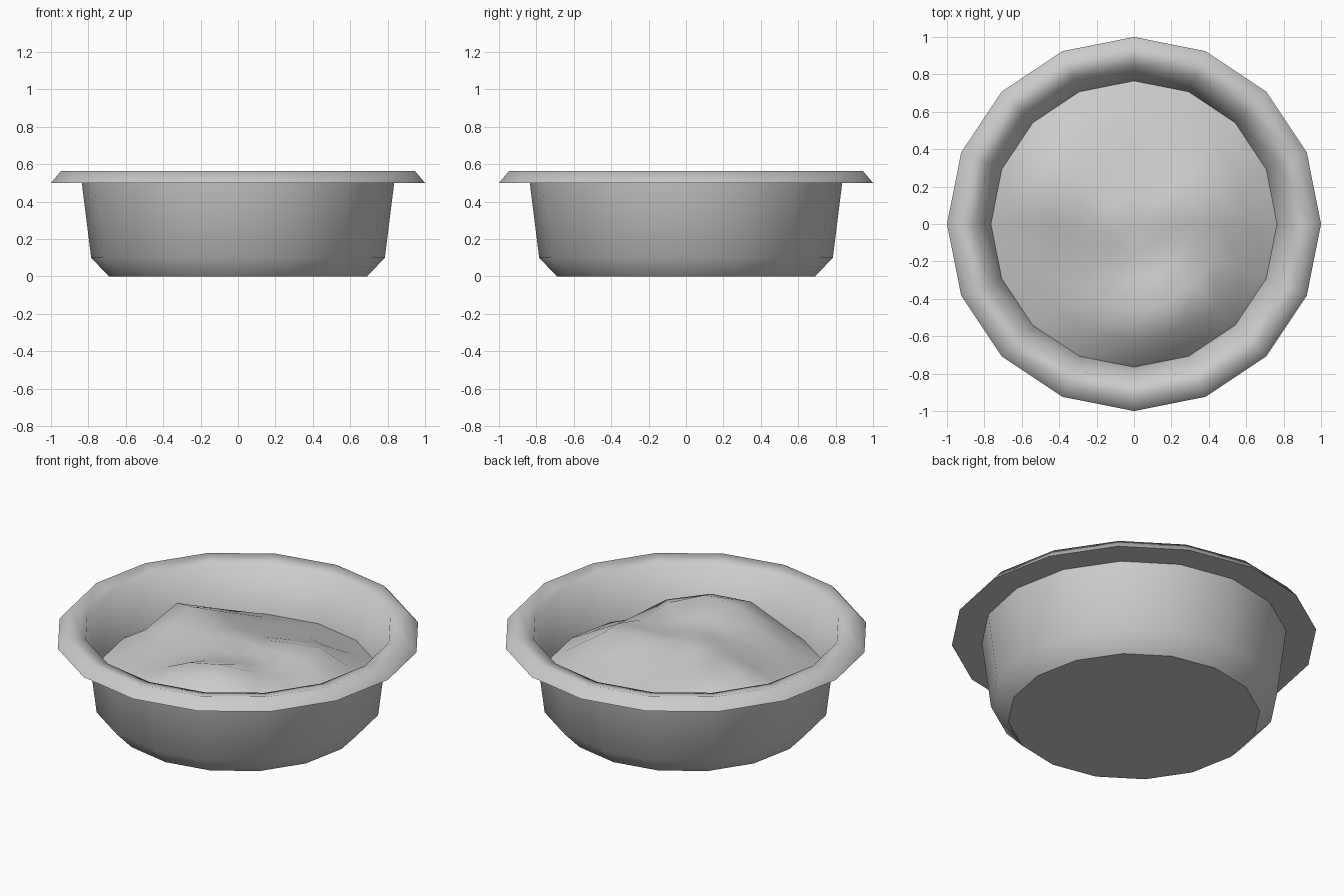
import bpy, bmesh
from math import sin, cos, pi, exp

if "Cube" in bpy.data.objects:
    bpy.data.objects.remove(bpy.data.objects["Cube"])

SIDES = 16


def lathe(name, profile, height=None, sharp=(), cap_first=False):
    """Spin (radius, z) rings into a smooth 16-sided shell; radius 0 is a pole."""
    bm = bmesh.new()
    rings = []
    for r, z in profile:
        count = SIDES if r > 0 else 1
        ring = []
        for i in range(count):
            a = 2 * pi * i / SIDES
            x, y = r * cos(a), r * sin(a)
            ring.append(bm.verts.new((x, y, height(x, y, r) if height else z)))
        rings.append(ring)
    for lo, hi in zip(rings, rings[1:]):
        for i in range(SIDES):
            j = (i + 1) % SIDES
            if len(hi) == 1:
                bm.faces.new((lo[i], lo[j], hi[0]))
            else:
                bm.faces.new((lo[i], lo[j], hi[j], hi[i]))
    if cap_first:
        bm.faces.new(rings[0][::-1])
    for f in bm.faces:
        f.smooth = True
    for k in sharp:
        for i in range(SIDES):
            bm.edges.get((rings[k][i], rings[k][(i + 1) % SIDES])).smooth = False
    mesh = bpy.data.meshes.new(name)
    bm.to_mesh(mesh)
    bm.free()
    obj = bpy.data.objects.new(name, mesh)
    bpy.context.collection.objects.link(obj)
    return obj


# Bowl: base, chamfer, outer wall, overhanging rim, inner wall
lathe("bowl", [(0.69, 0), (0.785, 0.10), (0.835, 0.50), (1.0, 0.50),
               (0.945, 0.565), (0.845, 0.543), (0.765, 0.28)],
      sharp=(0, 2, 3), cap_first=True)

# Filling: low dome with a few uneven lumps, meeting the inner wall
EDGE = 0.765
LUMPS = [(-0.50, 0.22, 0.14), (0.30, -0.44, 0.15), (0.0, -0.55, 0.14),
         (0.40, 0.12, 0.11), (-0.08, 0.0, 0.07)]


def filling_height(x, y, r):
    fade = 1 - (r / EDGE) ** 2
    z = 0.28 + 0.14 * fade
    for cx, cy, h in LUMPS:
        z += h * exp(-((x - cx) ** 2 + (y - cy) ** 2) / 0.05) * min(1, 3 * fade)
    return z


lathe("filling", [(EDGE, 0), (0.62, 0), (0.46, 0), (0.30, 0), (0.15, 0), (0, 0)],
      height=filling_height)
